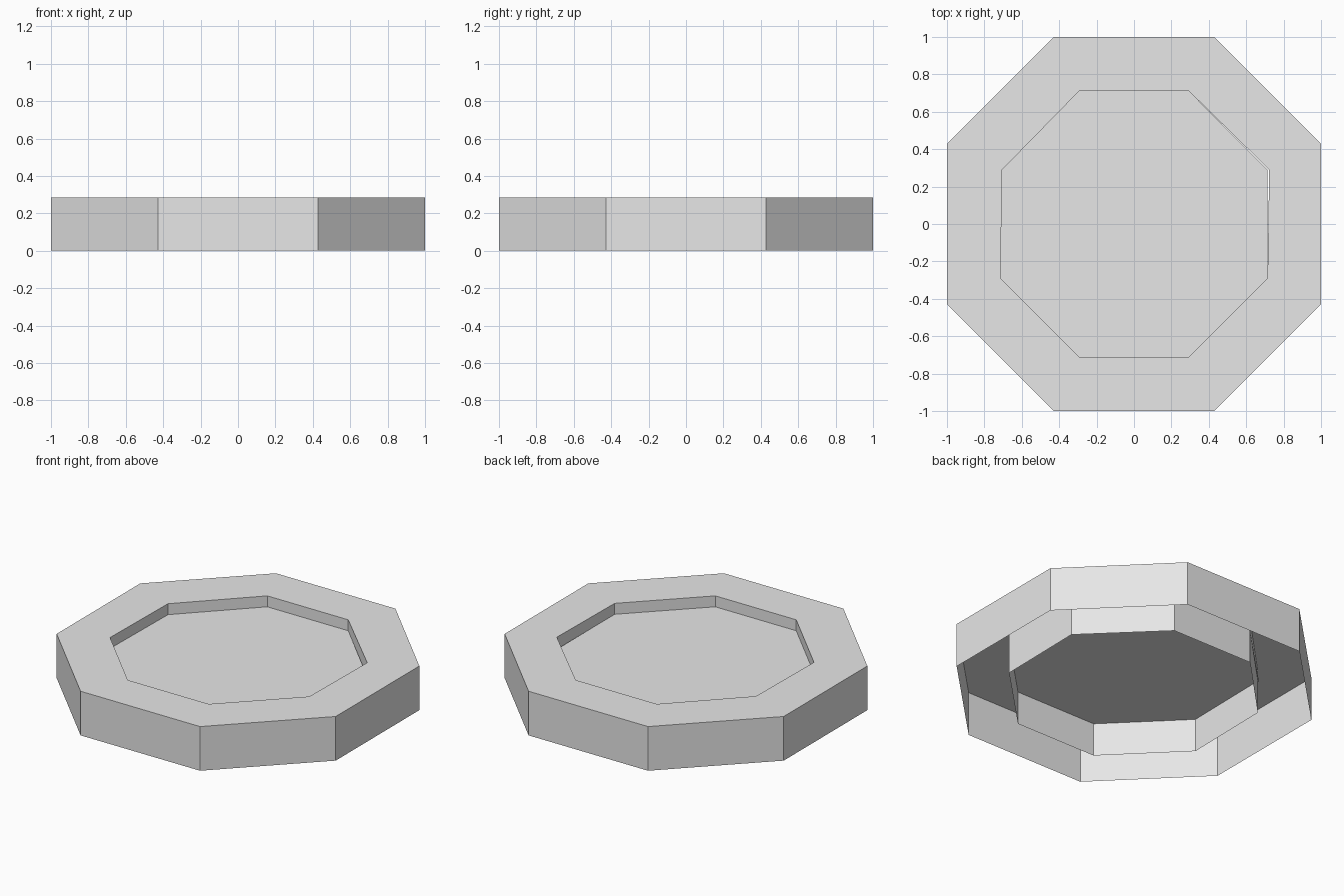
import bpy, bmesh

if "Cube" in bpy.data.objects:
    bpy.data.objects.remove(bpy.data.objects["Cube"], do_unlink=True)

HEIGHT = 0.286
FLOOR_Z = 0.215

grey = bpy.data.materials.new("light grey")
grey.use_nodes = True
colour = (0.8, 0.8, 0.8, 1)
grey.diffuse_color = colour
grey.node_tree.nodes["Principled BSDF"].inputs["Base Color"].default_value = colour


def octagon(half_edge, apothem, shift=0):
    """Counter-clockwise corners; the two back side corners can lean in x."""
    a, b = half_edge, apothem
    return [(b, -a), (b + shift, a), (a, b), (-a, b),
            (-b + shift, a), (-b, -a), (-a, -b), (a, -b)]


def loop(bm, corners, z):
    return [bm.verts.new((x, y, z)) for x, y in corners]


def bridge(bm, low, high):
    for i in range(len(low)):
        j = (i + 1) % len(low)
        bm.faces.new((low[i], low[j], high[j], high[i]))


def finish(bm, name):
    mesh = bpy.data.meshes.new(name)
    bm.to_mesh(mesh)
    bm.free()
    mesh.materials.append(grey)
    bpy.context.collection.objects.link(bpy.data.objects.new(name, mesh))


# Hollow rim: outer wall, flat top and inner wall, open underneath
outer = octagon(0.428, 1.0)
inner = octagon(0.29, 0.714, 0.009)
bm = bmesh.new()
loops = [loop(bm, outer, 0), loop(bm, outer, HEIGHT),
         loop(bm, inner, HEIGHT), loop(bm, inner, 0)]
for low, high in zip(loops, loops[1:]):
    bridge(bm, low, high)
finish(bm, "rim")

# Recessed floor sheet
bm = bmesh.new()
bm.faces.new(loop(bm, octagon(0.29, 0.714), FLOOR_Z))
finish(bm, "recessed_floor")
